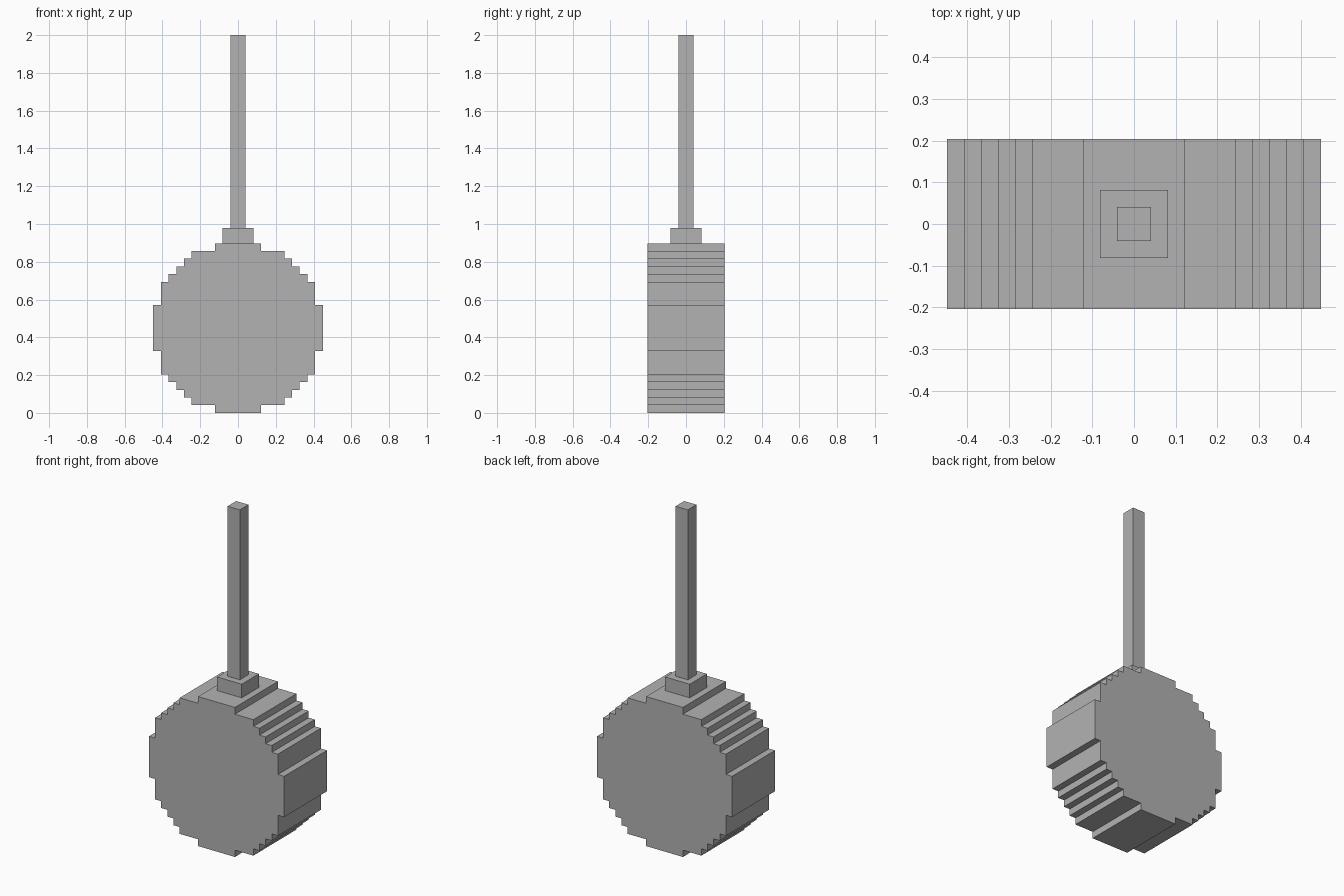
import bpy
import bmesh

if "Cube" in bpy.data.objects:
    bpy.data.objects.remove(bpy.data.objects["Cube"], do_unlink=True)

U = 2 / 49          # one grid step of the blocky design
RADIUS = 11         # disc radius in steps

grey = bpy.data.materials.new("plain grey")
grey.use_nodes = True
grey.diffuse_color = (0.448, 0.448, 0.448, 1)
grey.node_tree.nodes["Principled BSDF"].inputs["Base Color"].default_value = grey.diffuse_color


def extrude_part(name, outline, start, vector):
    """Fill an outline of points, extrude it along a vector, all in steps."""
    bm = bmesh.new()
    face = bm.faces.new([bm.verts.new([(a + b) * U for a, b in zip(p, start)]) for p in outline])
    top = bmesh.ops.extrude_face_region(bm, geom=[face], use_keep_orig=True)["geom"]
    moved = [v for v in top if isinstance(v, bmesh.types.BMVert)]
    bmesh.ops.translate(bm, verts=moved, vec=[c * U for c in vector])
    bmesh.ops.recalc_face_normals(bm, faces=bm.faces)
    mesh = bpy.data.meshes.new(name)
    bm.to_mesh(mesh)
    bm.free()
    mesh.materials.append(grey)
    obj = bpy.data.objects.new(name, mesh)
    bpy.context.collection.objects.link(obj)
    return obj


def square_post(name, half, bottom, top):
    outline = [(-half, -half, 0), (half, -half, 0), (half, half, 0), (-half, half, 0)]
    return extrude_part(name, outline, (0, 0, bottom), (0, 0, top - bottom))


# Stepped disc: outer corners of one quarter, with inner corners between them
corners = [(11, 3), (10, 6), (9, 7), (8, 8), (7, 9), (6, 10), (3, 11)]
quarter = [corners[0]]
for (x0, z0), (x1, z1) in zip(corners, corners[1:]):
    quarter += [(x1, z0), (x1, z1)]
half = quarter + [(-x, z) for x, z in reversed(quarter)]
ring = half + [(x, -z) for x, z in reversed(half)]
extrude_part("disc_head", [(x, 0, z) for x, z in ring], (0, -5, RADIUS), (0, 10, 0))

# Collar and rod standing on the disc
square_post("collar", 2, 22, 24)
square_post("rod", 1, 24, 49)
